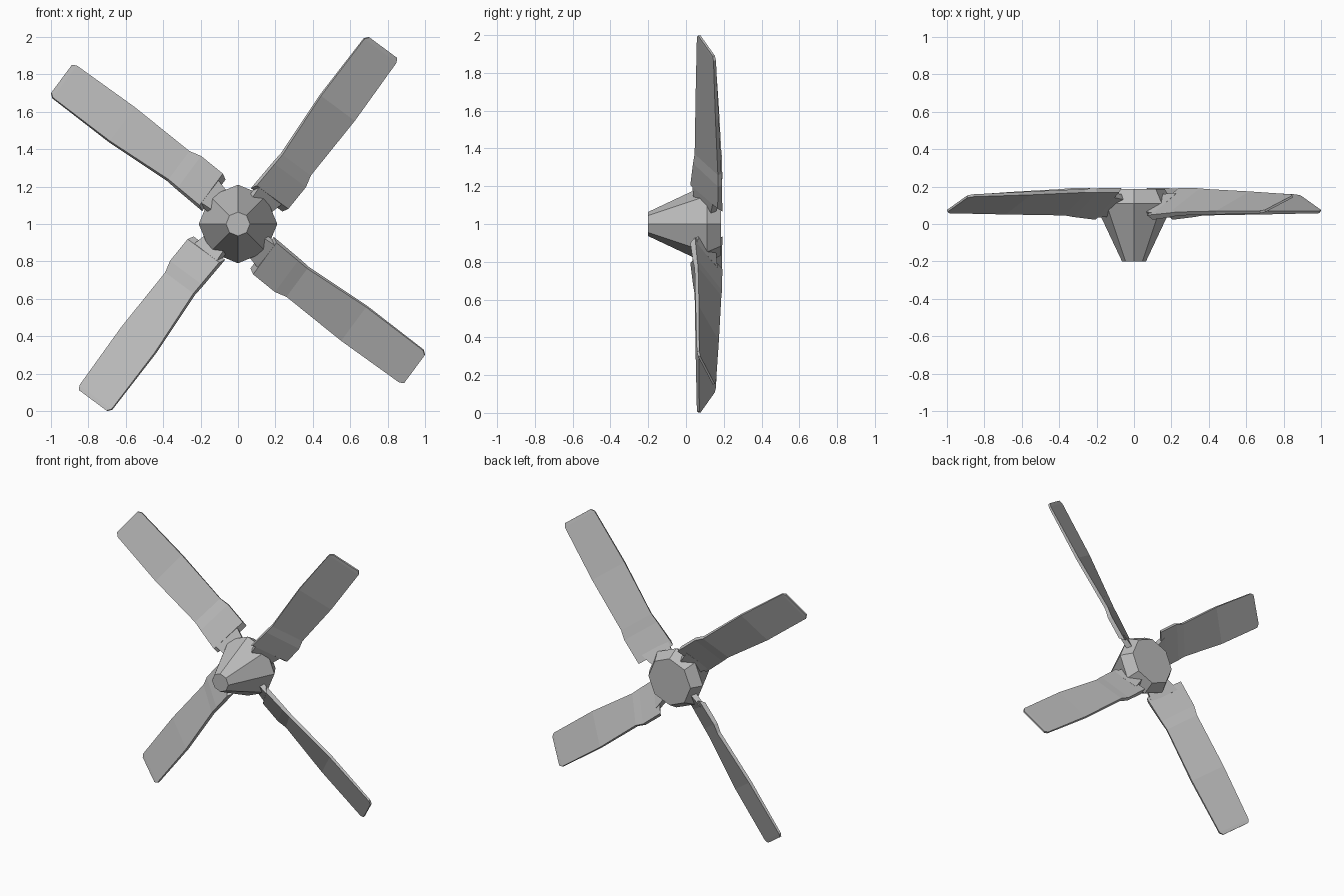
import bpy, bmesh, math
from mathutils import Vector

cube = bpy.data.objects.get("Cube")
if cube:
    bpy.data.objects.remove(cube, do_unlink=True)

grey = bpy.data.materials.new("metal grey")
grey.use_nodes = True
colour = (0.5, 0.5, 0.5, 1)
grey.diffuse_color = colour
grey.node_tree.nodes["Principled BSDF"].inputs["Base Color"].default_value = colour


def loft(name, rings):
    """Mesh joining successive rings of points, capped at both ends."""
    bm = bmesh.new()
    loops = [[bm.verts.new(p) for p in ring] for ring in rings]
    n = len(loops[0])
    for a, b in zip(loops, loops[1:]):
        for i in range(n):
            j = (i + 1) % n
            bm.faces.new((a[i], a[j], b[j], b[i]))
    bm.faces.new(loops[0])
    bm.faces.new(loops[-1])
    bmesh.ops.recalc_face_normals(bm, faces=bm.faces)
    mesh = bpy.data.meshes.new(name)
    bm.to_mesh(mesh)
    bm.free()
    mesh.materials.append(grey)
    return mesh


def add(name, mesh, turn=0):
    obj = bpy.data.objects.new(name, mesh)
    obj.location.z = 1
    obj.rotation_euler.y = turn
    bpy.context.collection.objects.link(obj)


# Hub: eight-sided cone with a tapered rear
def octagon(y, r):
    return [(r * math.cos(i * math.pi / 4), y, r * math.sin(i * math.pi / 4))
            for i in range(8)]


add("hub", loft("hub", [octagon(-0.2, 0.064), octagon(0.11, 0.21), octagon(0.186, 0.165)]))

# Blade frame: "out" runs along the span, "across" along the chord
ANGLE = math.radians(53.5)
OUT = Vector((math.cos(ANGLE), 0, math.sin(ANGLE)))
ACROSS = Vector((math.sin(ANGLE), 0, -math.cos(ANGLE)))


def section(span, lead, trail, y_lead, y_trail, thick, skew=0):
    """Pitched rectangular section; skew slides its rear edge inwards."""
    a = ACROSS * lead + Vector((0, y_lead, 0))
    b = ACROSS * trail + Vector((0, y_trail, 0))
    normal = OUT.cross(b - a).normalized() * thick / 2
    if normal.y < 0:
        normal = -normal
    front, rear = OUT * span, OUT * (span - skew)
    return [front + a - normal, front + b - normal, rear + b + normal, rear + a + normal]


blade = loft("blade", [
    section(0.225, -0.05, 0.16, 0.035, 0.18, 0.03, 0.03),
    section(0.375, -0.04, 0.168, 0.048, 0.18, 0.026),
    section(0.44, -0.035, 0.153, 0.055, 0.178, 0.022),
    section(0.815, -0.055, 0.17, 0.06, 0.165, 0.02),
    section(1.198, -0.048, 0.166, 0.064, 0.152, 0.014),
    section(1.22, -0.03, 0.152, 0.07, 0.147, 0.012),
])

# Flat shank joining each blade to the hub
shank = loft("shank", [
    section(0.1, -0.03, 0.08, 0.06, 0.14, 0.04),
    section(0.235, -0.035, 0.12, 0.045, 0.155, 0.03),
])

for i in range(4):
    add(f"blade_{i + 1}", blade, i * math.pi / 2)
    add(f"shank_{i + 1}", shank, i * math.pi / 2)
